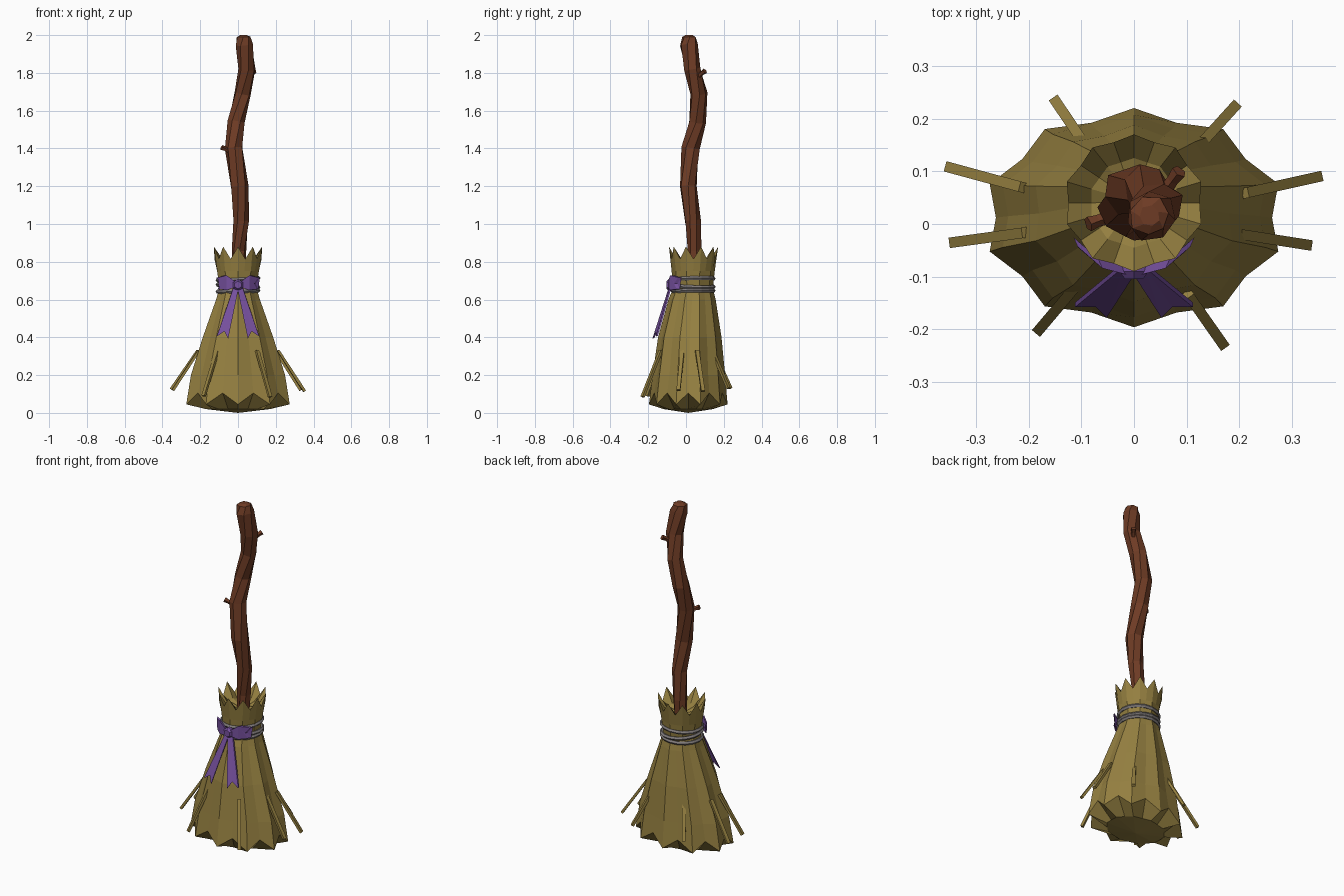
import bpy, bmesh, math, random
from mathutils import Vector

if "Cube" in bpy.data.objects:
    bpy.data.objects.remove(bpy.data.objects["Cube"])

random.seed(4)


def material(name, rgb):
    m = bpy.data.materials.new(name)
    m.diffuse_color = (*rgb, 1)
    m.use_nodes = True
    m.node_tree.nodes["Principled BSDF"].inputs["Base Color"].default_value = m.diffuse_color
    return m


WOOD = material("brown wood", (0.155, 0.044, 0.018))
STRAW = material("straw", (0.30, 0.215, 0.052))
ROPE = material("grey rope", (0.22, 0.20, 0.20))
RIBBON = material("purple ribbon", (0.18, 0.08, 0.34))


def finish(name, bm, mat):
    bmesh.ops.recalc_face_normals(bm, faces=bm.faces)
    me = bpy.data.meshes.new(name)
    bm.to_mesh(me)
    bm.free()
    me.materials.append(mat)
    ob = bpy.data.objects.new(name, me)
    bpy.context.collection.objects.link(ob)
    return ob


def loft(name, rings, mat, start=None, end=None, closed=False):
    """Skin a list of point rings; optional centre points close the ends."""
    bm = bmesh.new()
    vs = [[bm.verts.new(p) for p in r] for r in rings]
    n = len(vs[0])
    pairs = list(zip(vs, vs[1:])) + ([(vs[-1], vs[0])] if closed else [])
    for a, b in pairs:
        for i in range(n):
            j = (i + 1) % n
            bm.faces.new((a[i], a[j], b[j], b[i]))
    for ring, c in ((vs[0], start), (vs[-1], end)):
        if c is not None:
            cv = bm.verts.new(c)
            for i in range(n):
                bm.faces.new((ring[i], ring[(i + 1) % n], cv))
    return finish(name, bm, mat)


def tube(name, path, radii, sides, mat, twist=0.0, wobble=0.0):
    path = [Vector(p) for p in path]
    rings = []
    for k, (p, r) in enumerate(zip(path, radii)):
        d = (path[min(k + 1, len(path) - 1)] - path[max(k - 1, 0)]).normalized()
        u = Vector((0.03, 1, 0)).cross(d).normalized()
        v = d.cross(u)
        ring = []
        for i in range(sides):
            a = math.tau * i / sides + twist * k
            q = r * (1 + random.uniform(-wobble, wobble))
            ring.append(p + u * q * math.cos(a) + v * q * math.sin(a))
        rings.append(ring)
    return loft(name, rings, mat, path[0], path[-1])


def plate(name, pts, offset, mat):
    """Thin slab: an outline pushed along an offset vector."""
    bm = bmesh.new()
    a = [bm.verts.new(p) for p in pts]
    b = [bm.verts.new(Vector(p) + Vector(offset)) for p in pts]
    caps = [bm.faces.new(a), bm.faces.new(b[::-1])]
    for i in range(len(a)):
        j = (i + 1) % len(a)
        bm.faces.new((a[i], b[i], b[j], a[j]))
    bmesh.ops.triangulate(bm, faces=caps)
    return finish(name, bm, mat)


# Crooked wooden handle
tube("handle",
     [(0, .045, .66), (0.005, .045, .86), (.02, .033, 1.02), (.008, .01, 1.2),
      (-.022, .027, 1.4), (-.01, .062, 1.54), (.025, .068, 1.69),
      (.046, .035, 1.82), (.032, .015, 1.95), (.03, .015, 1.99), (.03, .015, 2.0)],
     [.036, .038, .042, .046, .048, .046, .047, .046, .049, .038, .02],
     7, WOOD, twist=0.32, wobble=0.1)

# Cut twig stubs
for name, a, b in (("upper_twig", (.045, .045, 1.77), (.086, .1, 1.81)),
                   ("lower_twig", (-.03, .02, 1.38), (-.087, 0, 1.405))):
    mid = Vector(a).lerp(Vector(b), 0.7)
    tube(name, [a, mid, b], [.016, .012, .015], 5, WOOD)


# Pleated straw bundle: (z tip, z valley, y centre, x radius, y radius, valley factor)
def pleat(z0, z1, cy, rx, ry, f):
    ring = []
    for i in range(20):
        a = math.pi / 2 + math.tau * i / 20
        s, z = (1, z0) if i % 2 == 0 else (f, z1)
        ring.append((rx * s * math.cos(a), cy + ry * s * math.sin(a), z))
    return ring


PROFILE = [
    (.02, .02, .012, .175, .13, .96),
    (.045, .105, .012, .288, .208, .91),
    (.2, .2, .015, .262, .192, .91),
    (.4, .4, .02, .196, .168, .92),
    (.6, .6, .032, .122, .125, .93),
    (.66, .66, .037, .103, .105, .95),
    (.75, .75, .038, .116, .114, .95),
    (.88, .815, .04, .134, .13, .93),
    (.80, .79, .04, .085, .085, .95),
]
loft("straw_bundle", [pleat(*r) for r in PROFILE], STRAW, (0, .012, 0), (0, .043, .77))

# Loose straws poking out near the bottom
TIPS = [(.352, .09, .115), (.332, -.04, .12), (.17, -.23, .085), (-.182, -.203, .09),
        (-.345, -.035, .12), (-.353, .108, .125), (-.15, .235, .13), (.193, .225, .13)]
for k, t in enumerate(TIPS):
    tip = Vector(t)
    top = Vector((tip.x * .6, .012 + (tip.y - .012) * .6, .33))
    d = (tip - top).normalized()
    side = Vector((0, 0, 1)).cross(d).normalized() * .01
    up = d.cross(side).normalized() * .007
    rings = [[c + side * s + up * w for s, w in ((1, 1), (-1, 1), (-1, -1), (1, -1))]
             for c in (top, tip)]
    loft(f"loose_straw_{k + 1}", rings, STRAW, top, tip)

# Three slightly tilted rope turns
for k, (z, tilt) in enumerate(((.645, .03), (.672, -.06), (.708, .05))):
    rings = []
    for i in range(16):
        a = math.tau * i / 16
        ring = []
        for j in range(5):
            b = math.tau * j / 5
            r = .108 + .011 * math.cos(b)
            x, y = r * math.cos(a), r * math.sin(a)
            ring.append((x, .038 + y, z + .011 * math.sin(b) + tilt * (x + y * .6)))
        rings.append(ring)
    loft(f"rope_turn_{k + 1}", rings, ROPE, closed=True)

# Ribbon bow: mirrored loops and notched tails
for side, s in (("left", -1), ("right", 1)):
    loop = [(.01, -.097, .692), (.06, -.084, .728), (.107, -.043, .716), (.085, -.062, .685),
            (.1, -.05, .655), (.06, -.084, .65), (.01, -.097, .665)]
    plate(f"{side}_bow_loop", [(x * s, y, z) for x, y, z in loop], (0.008 * s, .018, 0), RIBBON)
    tail = [(-.006, -.088, .675), (.02, -.082, .675), (.112, -.158, .405),
            (.072, -.158, .432), (.052, -.178, .393)]
    plate(f"{side}_bow_tail", [(x * s, y, z) for x, y, z in tail], (0, .009, .003), RIBBON)

# Bow knot
tube("bow_knot", [(0, -.06, .677), (0, -.09, .677), (0, -.104, .677)],
     [.03, .032, .02], 6, RIBBON)
